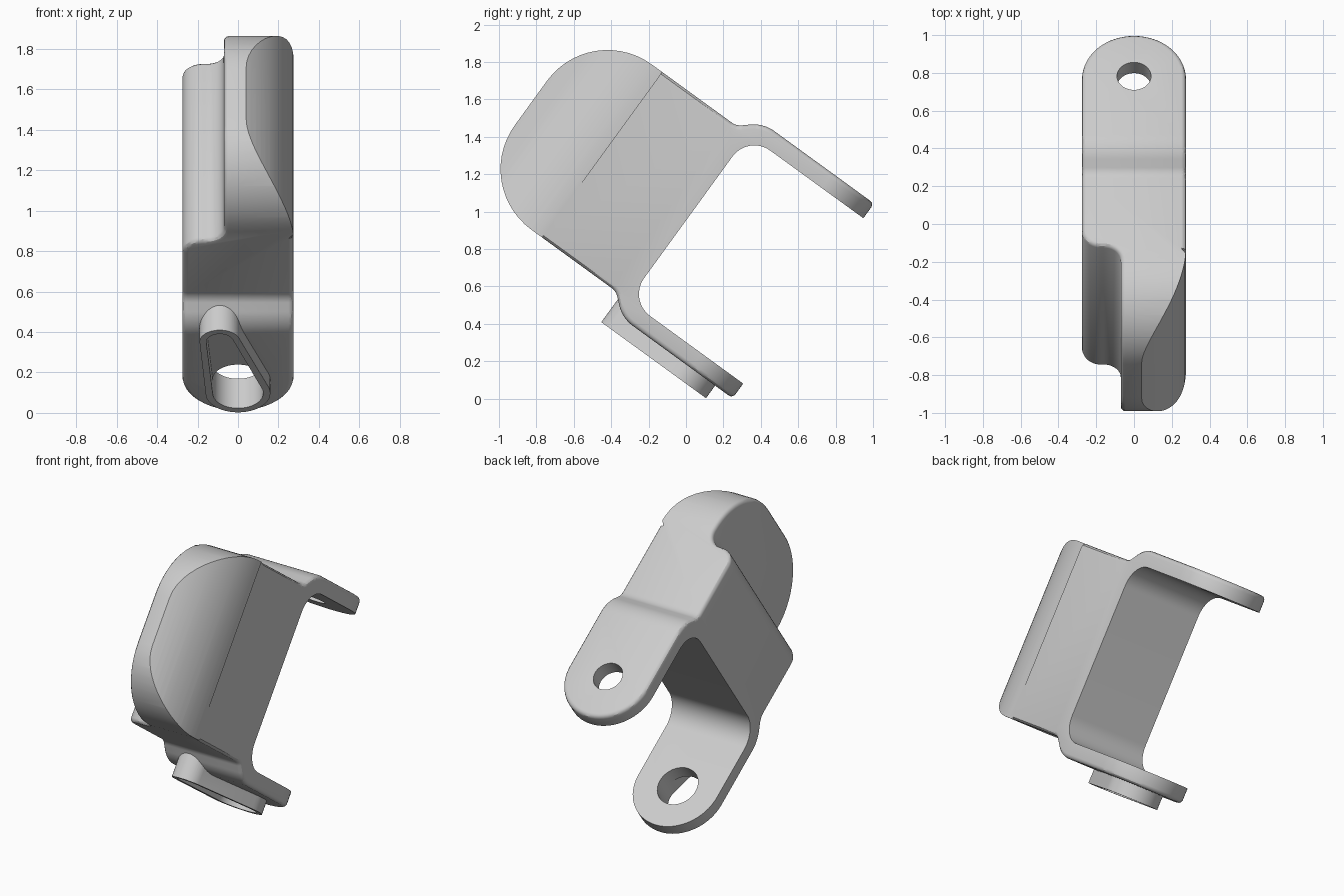
import bpy, bmesh
from math import sin, cos, pi, radians
from mathutils import Vector, Matrix

cube = bpy.data.objects.get("Cube")
if cube:
    bpy.data.objects.remove(cube, do_unlink=True)

mat = bpy.data.materials.new("plain grey")
mat.use_nodes = True
GREY = (0.6, 0.6, 0.6, 1)
mat.diffuse_color = GREY
mat.node_tree.nodes["Principled BSDF"].inputs["Base Color"].default_value = GREY

# Working frame: x sideways, y along the arms, z up the web; tilted at the end
TILT = radians(-36)
HALF = 0.275            # half width
TOP, BOTTOM = 1.338, 0.245
ARM = 0.097             # arm thickness
WEB_BACK, NOSE = -0.56, -1.6
HOLE_Y = -0.075


def rounded(corners, seg=10):
    """Polygon of (a, b, radius) corners with each corner filleted."""
    pts = []
    for i, (a, b, r) in enumerate(corners):
        p = Vector((a, b))
        if not r:
            pts.append(p)
            continue
        before = (Vector(corners[i - 1][:2]) - p).normalized()
        after = (Vector(corners[(i + 1) % len(corners)][:2]) - p).normalized()
        half = before.angle(after) / 2
        centre = p + (before + after).normalized() * (r / sin(half))
        reach = r * cos(half) / sin(half)
        start, end = p + before * reach - centre, p + after * reach - centre
        # sweep the short way round by blending the two radii
        for k in range(seg + 1):
            t = (pi - 2 * half) * k / seg
            whole = pi - 2 * half
            pts.append(centre + (start * sin(whole - t) + end * sin(t)) / sin(whole))
    return pts


def make(name, bm):
    bmesh.ops.recalc_face_normals(bm, faces=bm.faces[:])
    mesh = bpy.data.meshes.new(name)
    bm.to_mesh(mesh)
    bm.free()
    mesh.materials.append(mat)
    ob = bpy.data.objects.new(name, mesh)
    bpy.context.collection.objects.link(ob)
    return ob


def prism(name, pts, place, low, high):
    """Closed prism of an outline between two levels."""
    bm = bmesh.new()
    a, b = ([bm.verts.new(place(p, level)) for p in pts] for level in (low, high))
    bm.faces.new(a)
    bm.faces.new(b[::-1])
    for i in range(len(pts)):
        bm.faces.new((a[i - 1], a[i], b[i], b[i - 1]))
    return make(name, bm)


def hull(name, circles, low, high, seg=48):
    """Upright prism wrapped around (x, y, radius) circles."""
    bm = bmesh.new()
    for x, y, r in circles:
        for k in range(seg):
            t = 2 * pi * k / seg
            for z in (low, high):
                bm.verts.new((x + r * cos(t), y + r * sin(t), z))
    bmesh.ops.convex_hull(bm, input=bm.verts[:])
    bmesh.ops.delete(bm, geom=[v for v in bm.verts if not v.link_faces], context="VERTS")
    bmesh.ops.dissolve_limit(bm, angle_limit=0.01, verts=bm.verts[:], edges=bm.edges[:])
    return make(name, bm)


def combine(ob, other, operation):
    mod = ob.modifiers.new("combine", "BOOLEAN")
    mod.operation, mod.object = operation, other
    for solver in ("EXACT", "MANIFOLD"):
        mod.solver = solver
        graph = bpy.context.evaluated_depsgraph_get()
        mesh = bpy.data.meshes.new_from_object(ob.evaluated_get(graph))
        if len(mesh.polygons):
            break
    ob.modifiers.clear()
    ob.data = mesh
    bpy.data.objects.remove(other, do_unlink=True)


def on_rim(v):
    """Outer outline, without the pivots, boss and curved flank."""
    x, y, z = v.co
    outside = y < WEB_BACK - 0.015 or z > TOP + 0.008 or z < BOTTOM - 0.008
    pivot = abs(x) < 0.2 and -0.62 < y < 0.1
    flank = x > -0.05 and y < -1.14
    return outside and not pivot and not flank


def soften(ob):
    """Round the rim with the largest radius that stays clean."""
    for offset in (0.025, 0.015, 0.008):
        bm = bmesh.new()
        bm.from_mesh(ob.data)
        bmesh.ops.remove_doubles(bm, verts=bm.verts[:], dist=0.0001)
        volume = bm.calc_volume()
        rim = [e for e in bm.edges if len(e.link_faces) == 2
               and e.calc_face_angle(0) > radians(40) and all(on_rim(v) for v in e.verts)]
        bmesh.ops.bevel(bm, geom=rim, offset=offset, offset_type="OFFSET", segments=3,
                        profile=0.5, affect="EDGES", clamp_overlap=False)
        clean = abs(bm.calc_volume() - volume) < 0.02 * abs(volume) and all(
            abs(v.co.x) < HALF + 0.003 and NOSE - 0.003 < v.co.y < 0.203
            and 0.06 < v.co.z < TOP + ARM + 0.003 for v in bm.verts)
        if clean:
            bm.to_mesh(ob.data)
        bm.free()
        if clean:
            return


# Side profile: rounded nose, stepped arms, open back
mirror = TOP + BOTTOM
upper = [(WEB_BACK, TOP, 0.145), (0.25, TOP, 0), (0.25, TOP + ARM, 0),
         (-0.53, TOP + ARM, 0.19), (-0.64, TOP, 0.08), (NOSE, TOP, 0.4)]
lower = [(a, mirror - b, r) for a, b, r in reversed(upper)]
bracket = prism("bracket", rounded(upper + lower, 14),
                lambda p, level: (level, p.x, p.y), -0.5, 0.5)

# Plan outline: round arm ends, stepped right flank, curved left flank
tip = [Vector((HALF * cos(t), HOLE_Y + HALF * sin(t))) for t in [pi * k / 32 for k in range(33)]]
step = rounded([(-HALF, -1.11, 0.1), (-0.07, -1.11, 0.09), (-0.07, -1.75, 0)])
# the first and last corners only steer the fillets of the step
step = rounded([(-HALF, 0, 0), (-HALF, -1.11, 0.1), (-0.07, -1.11, 0.09), (-0.07, -1.75, 0)])[1:]
R = 0.587
sweep = [Vector((HALF - R + R * cos(t), -1.13 - R * sin(t)))
         for t in [radians(60) * k / 18 for k in range(18, -1, -1)]]
front = [Vector((sweep[0].x, -1.75))]
plan = prism("plan_cutter", tip + step + front + sweep,
             lambda p, level: (p.x, p.y, level), -0.5, 2)
combine(bracket, plan, "INTERSECT")

# Hollow tapered boss under the lower arm
big, small = (0, HOLE_Y), (-0.09, -0.507)
combine(bracket, hull("boss", [(*big, 0.16), (*small, 0.1)], 0.065, 0.235), "UNION")
combine(bracket, hull("boss_pocket", [(*big, 0.125), (*small, 0.067)], -0.1, 0.15), "DIFFERENCE")

# Pivot holes
combine(bracket, hull("lower_hole", [(*big, 0.125)], -0.2, 0.5), "DIFFERENCE")
combine(bracket, hull("upper_hole", [(*big, 0.09)], 1.1, 1.7), "DIFFERENCE")

# Soften the rim, tilt into place and shade
soften(bracket)
bracket.data.transform(Matrix.Rotation(TILT, 4, "X"))
bpy.ops.object.select_all(action="DESELECT")
bracket.select_set(True)
bpy.context.view_layer.objects.active = bracket
bpy.ops.object.shade_smooth_by_angle(angle=radians(30))
